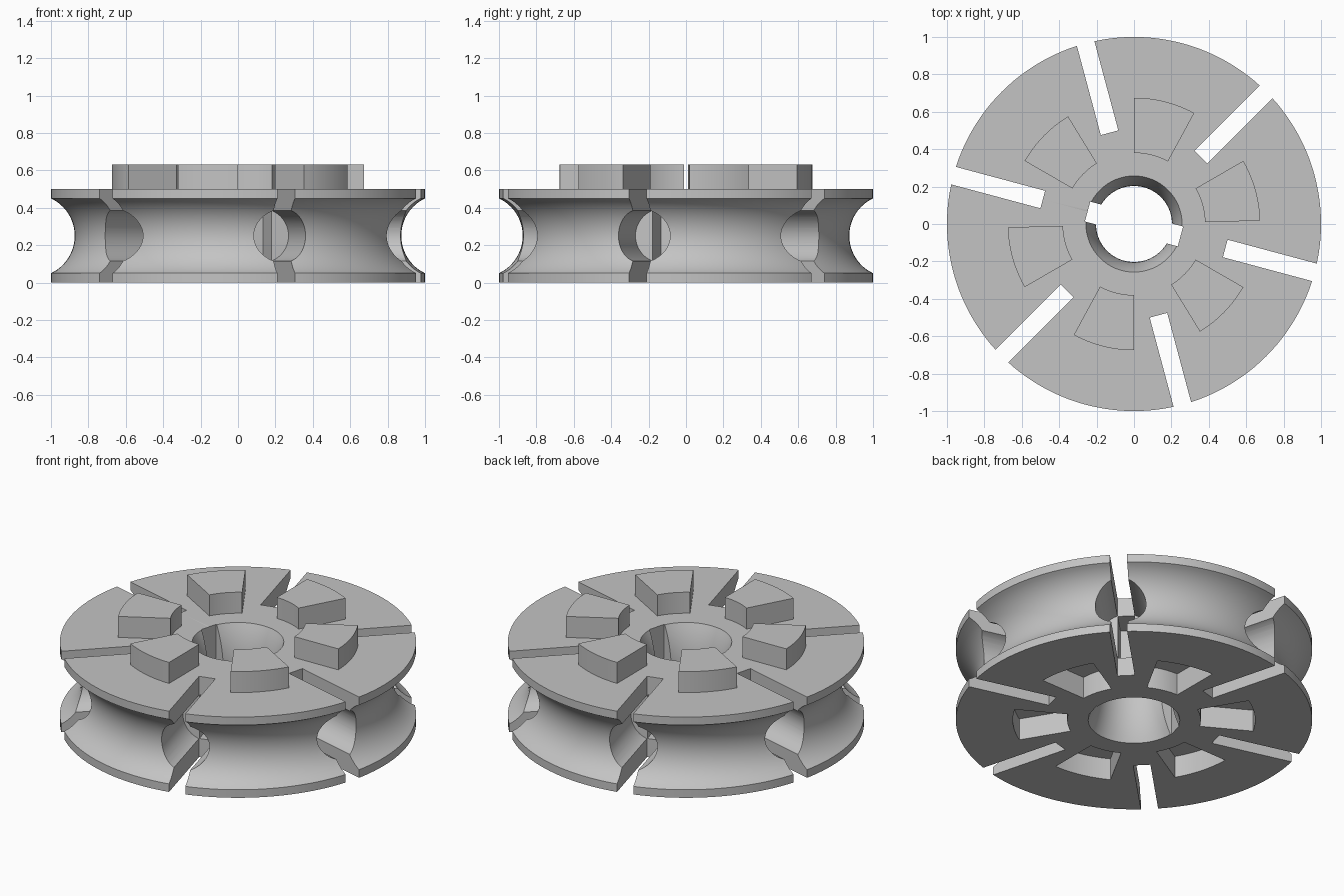
import bpy, bmesh, math
from mathutils import Matrix, Vector

default = bpy.data.objects.get("Cube")
if default:
    bpy.data.objects.remove(default, do_unlink=True)

SEGMENTS = 144
HEIGHT, MID = 0.5, 0.25
SLOT_ANGLES = [45 + 60 * k for k in range(6)]

grey = bpy.data.materials.new("plain grey")
grey.use_nodes = True
grey.diffuse_color = (0.55, 0.55, 0.55, 1)
grey.node_tree.nodes["Principled BSDF"].inputs["Base Color"].default_value = grey.diffuse_color


def make_object(name, bm):
    bmesh.ops.recalc_face_normals(bm, faces=bm.faces[:])
    mesh = bpy.data.meshes.new(name)
    bm.to_mesh(mesh)
    bm.free()
    mesh.materials.append(grey)
    obj = bpy.data.objects.new(name, mesh)
    bpy.context.collection.objects.link(obj)
    return obj


def arc(side, mid, z0, z1, steps):
    """Points (r, z) on the circular arc from (side, z0) to (side, z1) through radius mid."""
    half, sag = (z1 - z0) / 2, side - mid
    radius = (half * half + sag * sag) / (2 * sag)
    sweep = math.asin(half / radius)
    centre = mid + radius
    angles = [sweep * (2 * i / steps - 1) for i in range(steps + 1)]
    return [(centre - radius * math.cos(a), MID + radius * math.sin(a)) for a in angles]


def revolve(name, profile):
    bm = bmesh.new()
    rings = []
    for s in range(SEGMENTS):
        a = math.tau * s / SEGMENTS
        rings.append([bm.verts.new((r * math.cos(a), r * math.sin(a), z)) for r, z in profile])
    n = len(profile)
    for s in range(SEGMENTS):
        here, there = rings[s], rings[(s + 1) % SEGMENTS]
        for i in range(n):
            j = (i + 1) % n
            bm.faces.new((here[i], there[i], there[j], here[j]))
    return make_object(name, bm)


def radial_boxes(name, angles, r0, r1, width, z0, z1):
    bm = bmesh.new()
    size = Matrix.Diagonal((r1 - r0, width, z1 - z0, 1))
    place = Matrix.Translation(((r0 + r1) / 2, 0, (z0 + z1) / 2))
    for a in angles:
        turn = Matrix.Rotation(math.radians(a), 4, "Z")
        bmesh.ops.create_cube(bm, size=1, matrix=turn @ place @ size)
    return make_object(name, bm)


def radial_cylinders(name, angles, r0, r1, radius):
    bm = bmesh.new()
    place = Matrix.Translation(((r0 + r1) / 2, 0, MID)) @ Matrix.Rotation(math.pi / 2, 4, "Y")
    for a in angles:
        turn = Matrix.Rotation(math.radians(a), 4, "Z")
        bmesh.ops.create_cone(bm, cap_ends=True, segments=64, radius1=radius, radius2=radius,
                              depth=r1 - r0, matrix=turn @ place)
    return make_object(name, bm)


def sectors(name, r0, r1, start, end, z0, z1, steps=12):
    """Six arc-shaped blocks around the axis."""
    bm = bmesh.new()
    for k in range(6):
        angles = [math.radians(60 * k + start + (end - start) * i / steps) for i in range(steps + 1)]
        outline = [(r1, a) for a in angles] + [(r0, a) for a in reversed(angles)]
        base = bm.faces.new([bm.verts.new((r * math.cos(a), r * math.sin(a), z0)) for r, a in outline])
        walls = bmesh.ops.extrude_face_region(bm, geom=[base], use_keep_orig=True)
        moved = [v for v in walls["geom"] if isinstance(v, bmesh.types.BMVert)]
        bmesh.ops.translate(bm, verts=moved, vec=Vector((0, 0, z1 - z0)))
    return make_object(name, bm)


def select_only(obj):
    bpy.ops.object.select_all(action="DESELECT")
    obj.select_set(True)
    bpy.context.view_layer.objects.active = obj


def smooth(obj):
    select_only(obj)
    bpy.ops.object.shade_smooth_by_angle(angle=math.radians(25))


# Grooved wheel with a waisted bore
groove = arc(1.0, 0.873, 0.05, HEIGHT - 0.05, 24)
bore = arc(0.257, 0.203, 0, HEIGHT, 16)
wheel = revolve("grooved_wheel", [(1, 0)] + groove + [(1, HEIGHT)] + bore[::-1])

# Slots, round pockets, keyways and underside sockets
cutters = [
    radial_boxes("rim_slots", SLOT_ANGLES, 0.505, 1.2, 0.097, -0.1, 0.6),
    radial_cylinders("round_pockets", SLOT_ANGLES, 0.51, 1.2, 0.143),
    radial_boxes("deep_slots", SLOT_ANGLES, 0.34, 0.6, 0.094, 0.115, 0.385),
    radial_boxes("keyways", (165, 345), 0.1, 0.257, 0.11, -0.1, 0.6),
    sectors("sockets", 0.375, 0.68, 1.2, 30.3, -0.1, 0.135),
]
for cutter in cutters:
    cutter.hide_render = True
    cut = wheel.modifiers.new(cutter.name, "BOOLEAN")
    cut.operation = "DIFFERENCE"
    cut.solver = "EXACT"
    cut.object = cutter
    select_only(wheel)
    bpy.ops.object.modifier_apply(modifier=cut.name)
    bpy.data.objects.remove(cutter, do_unlink=True)
smooth(wheel)

# Raised studs on the upper face
smooth(sectors("studs", 0.38, 0.675, 1.5, 30, HEIGHT, 0.63))
